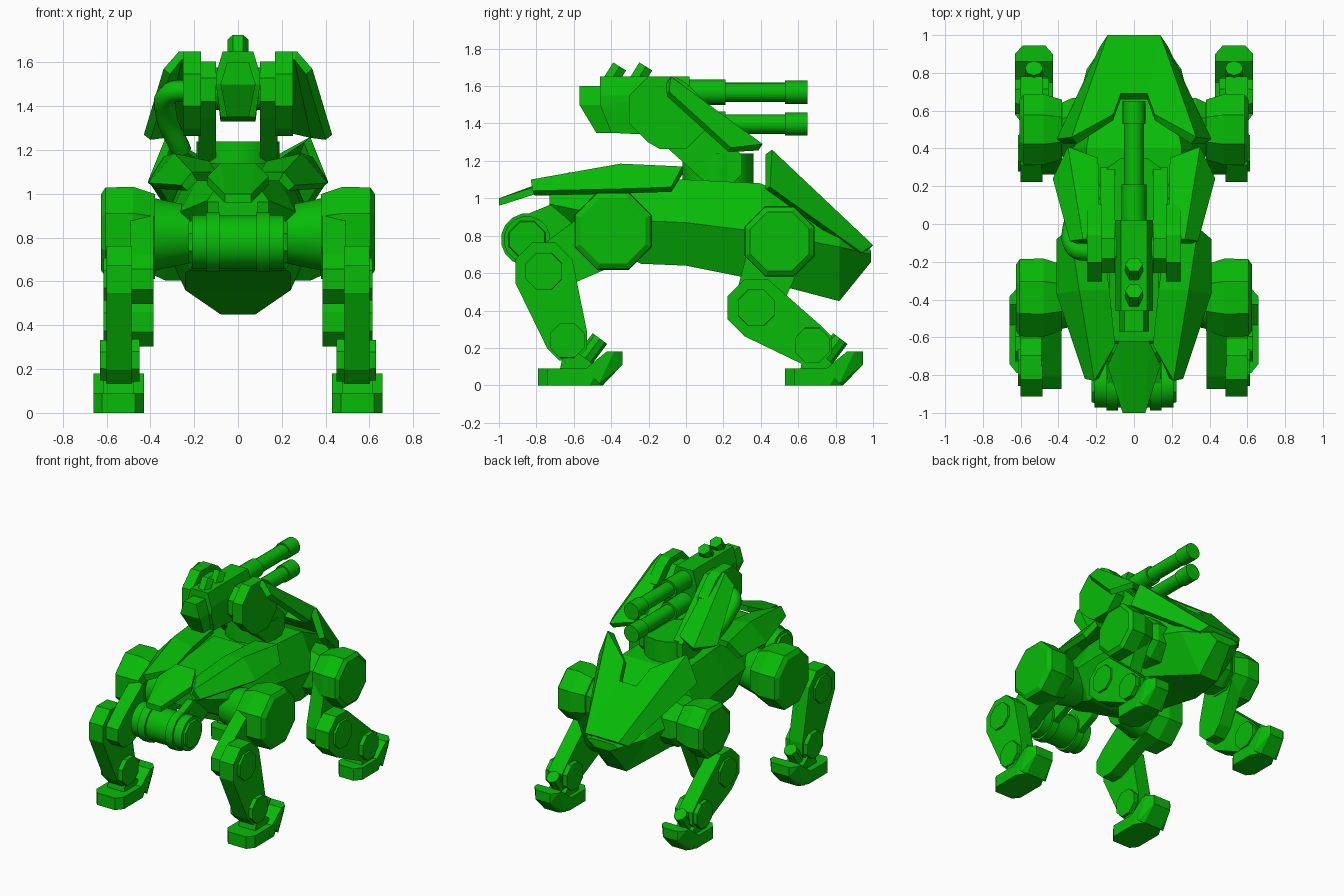
import bpy
import bmesh
from math import sin, cos, pi, radians
from mathutils import Vector

old = bpy.data.objects.get("Cube")
if old:
    bpy.data.objects.remove(old)

green = bpy.data.materials.new("armour green")
green.use_nodes = True
COLOUR = (0.002, 0.5, 0.002, 1)
green.diffuse_color = COLOUR
green.node_tree.nodes["Principled BSDF"].inputs["Base Color"].default_value = COLOUR


def finish(name, bm, mirror=False, thick=0, smooth=False):
    me = bpy.data.meshes.new(name)
    bm.to_mesh(me)
    bm.free()
    ob = bpy.data.objects.new(name, me)
    bpy.context.collection.objects.link(ob)
    me.materials.append(green)
    if mirror:
        ob.modifiers.new("mirror", 'MIRROR')
    if thick:
        mod = ob.modifiers.new("solid", 'SOLIDIFY')
        mod.thickness, mod.offset, mod.use_even_offset = thick, -1, True
    if smooth:
        bpy.ops.object.select_all(action='DESELECT')
        ob.select_set(True)
        bpy.context.view_layer.objects.active = ob
        bpy.ops.object.shade_smooth_by_angle(angle=radians(35))
    return ob


def solid(name, pts, mirror=True, smooth=False):
    """Convex solid around the given points."""
    bm = bmesh.new()
    for p in pts:
        bm.verts.new(p)
    bmesh.ops.convex_hull(bm, input=bm.verts)
    spare = [v for v in bm.verts if not v.link_faces]
    bmesh.ops.delete(bm, geom=spare, context='VERTS')
    bmesh.ops.dissolve_limit(bm, angle_limit=radians(2), verts=bm.verts, edges=bm.edges)
    bmesh.ops.recalc_face_normals(bm, faces=bm.faces)
    return finish(name, bm, mirror, smooth=smooth)


def plate(name, pts, faces, thick):
    """Folded armour sheet, mirrored and given thickness downwards."""
    bm = bmesh.new()
    vs = [bm.verts.new(p) for p in pts]
    for f in faces:
        bm.faces.new([vs[i] for i in f])
    bmesh.ops.recalc_face_normals(bm, faces=bm.faces)
    if sum(f.normal.z for f in bm.faces) < 0:
        bmesh.ops.reverse_faces(bm, faces=bm.faces)
    return finish(name, bm, True, thick)


def ring(x, y, z, r, n=8):
    """Polygon ring around the x axis with a flat top."""
    return [(x, y + r * cos(2 * pi * (i + .5) / n), z + r * sin(2 * pi * (i + .5) / n))
            for i in range(n)]


def drum(name, y, z, steps, n=8, mirror=True, smooth=False):
    pts = [p for x, r in steps for p in ring(x, y, z, r, n)]
    return solid(name, pts, mirror, smooth)


def link(name, a, ra, b, rb, x0, x1):
    """Two octagons joined, extruded across x."""
    pts = []
    for x in (x0, x1):
        pts += ring(x, *a, ra) + ring(x, *b, rb)
    return solid(name, pts)


def slab(name, profile, x0, x1, mirror=True):
    return solid(name, [(x, y, z) for x in (x0, x1) for y, z in profile], mirror)


def rod(name, a, b, r, n=16, mirror=False):
    a, b = Vector(a), Vector(b)
    q = (b - a).to_track_quat('Z', 'Y')
    pts = [c + q @ Vector((r * cos(2 * pi * i / n), r * sin(2 * pi * i / n), 0))
           for c in (a, b) for i in range(n)]
    return solid(name, pts, mirror, n > 8)


# Hull: six-sided sections (y, bottom, crease, top, bottom half width, crease half width)
bm = bmesh.new()
prev = None
for y, lo, mid, hi, b, w in [(-.73, .9, .97, 1.03, .08, .14), (-.5, .78, .92, 1.08, .15, .26),
                             (-.24, .65, .88, 1.1, .22, .32), (0, .64, .87, 1.1, .24, .34),
                             (.4, .56, .82, 1.08, .24, .36), (.82, .45, .74, .87, .08, .25),
                             (.99, .66, .7, .72, .06, .13)]:
    half = [(b, lo), (w, mid), (w * .7, hi)]
    sect = half + [(-x, z) for x, z in reversed(half)]
    cur = [bm.verts.new((x, y, z)) for x, z in sect]
    if prev:
        for i in range(6):
            j = (i + 1) % 6
            bm.faces.new((prev[i], prev[j], cur[j], cur[i]))
    else:
        bm.faces.new(cur)
    prev = cur
bm.faces.new(prev)
bmesh.ops.recalc_face_normals(bm, faces=bm.faces)
finish("hull", bm)

# Sloping nose armour with notched rear edge
plate("nose_armour",
      [(0, 1, .75), (.14, 1, .75), (.07, .69, 1.04), (0, .69, 1.04), (.33, .46, 1.26),
       (.41, .45, 1.06), (.18, .94, .71), (.11, .58, 1.14)],
      [(0, 1, 2, 3), (1, 4, 7, 2), (1, 6, 5, 4)], .045)

# Rear deck armour and tail
plate("rear_deck_armour",
      [(.34, -.02, 1.17), (.41, -.08, 1.06), (.41, -.37, 1.05), (.26, -.82, 1.04),
       (.21, -.83, 1.1), (.29, -.35, 1.185), (.13, -.35, 1.15), (.1, -.64, 1.1),
       (.17, -.04, 1.16)],
      [(0, 1, 2, 5), (2, 3, 4, 5), (5, 4, 7, 6), (0, 5, 6, 8)], .04)
solid("tail_plate", [(s * x, y, z + d) for s in (1, -1) for d in (0, -.04)
                     for x, y, z in [(.06, -1, 1), (.14, -.75, 1.08), (.08, -.62, 1.14)]], False)
slab("spine_block", [(-.65, 1.0), (-.62, 1.09), (-.1, 1.14), (0, 1.05)], -.13, .13, False)

# Cross drum below the tail
drum("tail_drum", -.85, .78, [(-.21, .125), (.21, .125)], 16, False, True)
drum("tail_drum_collar", -.85, .78, [(.085, .14), (.145, .14)], 16, True, True)
drum("tail_drum_cap", -.85, .78, [(.2, .11), (.225, .1)])
link("tail_bracket", (-.84, .8), .11, (-.62, .89), .11, .09, .14)

# Turret neck, yoke and trunnions
rod("turret_neck", (0, .17, 1.05), (0, .17, 1.24), .19)
link("turret_yoke", (-.13, 1.475), .14, (.18, 1.18), .13, .1, .18)
link("trunnion_disc", (-.13, 1.475), .19, (-.07, 1.44), .19, .17, .25)
drum("trunnion_axle", -.13, 1.48, [(-.2, .1), (.2, .1)], 16, False, True)

# Gun housing with chamfered sides
solid("gun_housing", [(s * x, y, z) for s in (1, -1) for x, y, z in
      [(.07, -.46, 1.65), (.07, .02, 1.65), (.1, -.46, 1.55), (.1, .02, 1.55),
       (.08, -.4, 1.35), (.08, .0, 1.33), (.1, -.46, 1.5)]], False)
solid("gun_breech", [(s * x, y, z) for s in (1, -1) for x, y, z in
      [(.05, -.57, 1.6), (.08, -.57, 1.5), (.05, -.48, 1.35),
       (.05, -.4, 1.6), (.08, -.4, 1.5), (.05, -.4, 1.35)]], False)
for label, z in (("upper", 1.567), ("lower", 1.397)):
    rod(label + "_barrel_sleeve", (0, -.02, z), (0, .21, z), .067)
    rod(label + "_barrel", (0, .1, z), (0, .58, z), .052)
    rod(label + "_muzzle", (0, .53, z), (0, .65, z), .062)
for i, y in enumerate((-.42, -.28)):
    rod(f"sensor_{i + 1}", (0, y, 1.6), (0, y + .065, 1.705), .047, 6)

# Turret side shields
plate("turret_shield",
      [(.18, -.08, 1.65), (.27, -.08, 1.65), (.34, -.09, 1.57), (.43, .24, 1.27),
       (.35, .41, 1.29), (.19, .35, 1.32)],
      [(0, 1, 4, 5), (1, 2, 3, 4)], .04)

# Feed pipe on one side of the turret
curve = bpy.data.curves.new("feed_pipe", 'CURVE')
curve.dimensions = '3D'
curve.bevel_depth, curve.bevel_resolution, curve.use_fill_caps = .05, 2, True
spline = curve.splines.new('BEZIER')
path = [(-.23, -.15, 1.47), (-.31, -.13, 1.46), (-.33, -.03, 1.37), (-.26, .1, 1.2)]
spline.bezier_points.add(len(path) - 1)
for bp, p in zip(spline.bezier_points, path):
    bp.co = p
    bp.handle_left_type = bp.handle_right_type = 'AUTO'
curve.materials.append(green)
bpy.context.collection.objects.link(bpy.data.objects.new("feed_pipe", curve))


def leg(tag, hip, hip_r, hip_x, knee, ankle, foot_y, foot_x, half, heel):
    # hip barrel, bevelled outside
    drum(tag + "_hip", *hip, [(.38, hip_r * .9), (.48, hip_r * 1.07),
                              (hip_x - .02, hip_r * 1.05), (hip_x, hip_r * .9)])
    # thigh inside, shin outside, with hub caps on the joints
    link(tag + "_thigh", hip, hip_r * .82, knee, .122, .385, .49)
    link(tag + "_shin", knee, .165, ankle, .115, .485, .6)
    drum(tag + "_knee_cap", *knee, [(.5, .115), (.615, .105)])
    drum(tag + "_ankle_cap", *ankle, [(.45, .105), (.63, .1)])
    # foot: chamfered sole, raised toe and a short strut
    f, c = foot_y, foot_x
    sole = [(half - .04, -heel), (half, .05 - heel), (half, .1), (half - .04, .17)]
    solid(tag + "_sole", [(c + s * x, f + y + k, z) for s in (1, -1) for x, y in sole
                          for z, k in ((0, -.05 * (y > .05)), (.09, 0))])
    solid(tag + "_toe", [(c + s * x, f + y, z) for s in (1, -1) for x, y, z in
          [(half, .03, .09), (half, .1, .01), (half, .14, .18), (half, .18, .18),
           (half - .04, .225, .18), (half - .04, .225, .11), (half - .04, .12, 0)]])
    slab(tag + "_ankle_block", [(f - .11, .08), (f + .08, .08), (f + .05, .13), (f - .08, .22)],
         c - .07, c + .07)
    rod(tag + "_toe_strut", (c, f, .11), (c, f + .105, .25), .048, 8, True)


leg("rear", (-.39, .825), .21, .625, (-.76, .61), (-.635, .24), -.565, .545, .115, .225)
leg("front", (.5, .77), .19, .605, (.375, .415), (.675, .215), .72, .53, .1, .19)

# Hip mounts on the hull
drum("rear_hip_mount", -.39, .815, [(.2, .13), (.29, .13), (.39, .17)], 16, True, True)
drum("front_hip_mount", .5, .77, [(.2, .18), (.33, .18), (.39, .15)])
